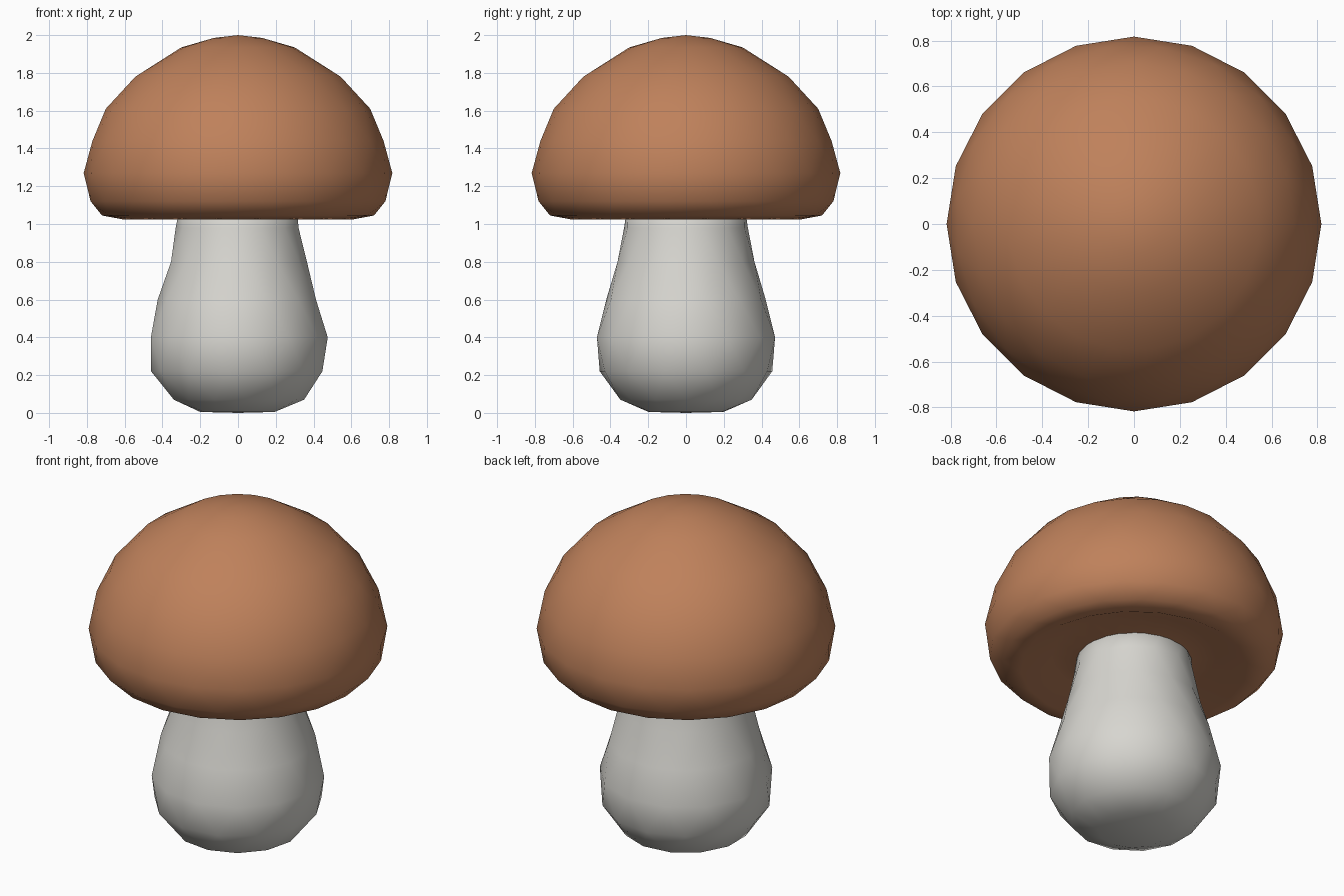
import bpy
import bmesh
from math import cos, sin, tau

cube = bpy.data.objects.get("Cube")
if cube:
    bpy.data.objects.remove(cube, do_unlink=True)


def make_material(name, color):
    mat = bpy.data.materials.new(name)
    mat.use_nodes = True
    mat.diffuse_color = color
    mat.node_tree.nodes["Principled BSDF"].inputs["Base Color"].default_value = color
    return mat


def turned_part(name, profile, sides, mat):
    """Close a (radius, height) profile into a low-poly solid with staggered rings."""
    bm = bmesh.new()
    rings = []
    for i, (r, z) in enumerate(profile):
        if r == 0:
            rings.append([bm.verts.new((0, 0, z))] * sides)
            continue
        angles = [tau * (k + i / 2) / sides for k in range(sides)]
        rings.append([bm.verts.new((r * cos(a), r * sin(a), z)) for a in angles])
    for low, high in zip(rings, rings[1:]):
        for k in range(sides):
            n = (k + 1) % sides
            for tri in ((low[k], low[n], high[k]), (low[n], high[n], high[k])):
                if len(set(tri)) == 3:
                    bm.faces.new(tri)
    bmesh.ops.recalc_face_normals(bm, faces=bm.faces)
    for face in bm.faces:
        face.smooth = True
    mesh = bpy.data.meshes.new(name)
    bm.to_mesh(mesh)
    bm.free()
    mesh.materials.append(mat)
    obj = bpy.data.objects.new(name, mesh)
    bpy.context.collection.objects.link(obj)
    return obj


brown = make_material("cap brown", (0.52, 0.22, 0.105, 1))
cream = make_material("stem off white", (0.68, 0.67, 0.63, 1))

# Bulbous stem, running up into the cap
turned_part("stem", [(0, 0), (0.2, 0.005), (0.35, 0.07), (0.46, 0.22),
                     (0.475, 0.4), (0.425, 0.6), (0.365, 0.8),
                     (0.33, 0.98), (0.31, 1.12), (0, 1.14)], 13, cream)

# Domed cap with a rolled rim and a shallow groove underneath
turned_part("cap", [(0, 1.06), (0.29, 1.06), (0.45, 1.1), (0.62, 1.025),
                    (0.72, 1.045), (0.79, 1.12), (0.817, 1.27),
                    (0.78, 1.44), (0.70, 1.61), (0.55, 1.78),
                    (0.30, 1.935), (0.13, 1.985), (0, 2)], 20, brown)
